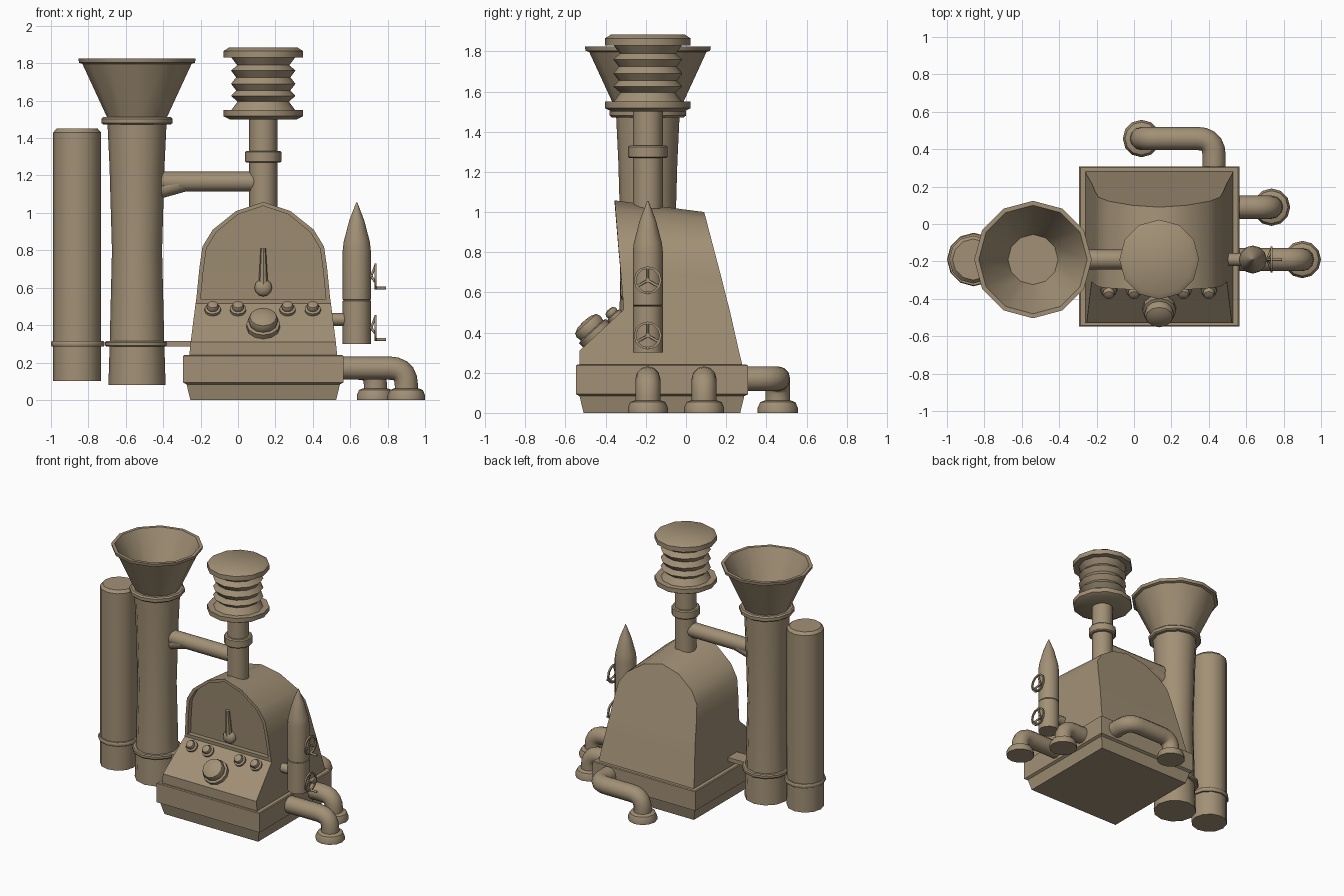
import bpy, bmesh, math
from mathutils import Vector, Matrix

if "Cube" in bpy.data.objects:
    bpy.data.objects.remove(bpy.data.objects["Cube"])

brown = bpy.data.materials.new("brown_metal")
brown.diffuse_color = (0.36, 0.28, 0.18, 1)
brown.use_nodes = True
brown.node_tree.nodes["Principled BSDF"].inputs["Base Color"].default_value = brown.diffuse_color
CX, CY = 0.135, -0.19   # body centre line in x, common line of the columns in y


def add(name, bm, angle=38):
    bmesh.ops.recalc_face_normals(bm, faces=bm.faces)
    me = bpy.data.meshes.new(name)
    bm.to_mesh(me)
    bm.free()
    me.shade_smooth()
    me.set_sharp_from_angle(angle=math.radians(angle))
    me.materials.append(brown)
    ob = bpy.data.objects.new(name, me)
    bpy.context.collection.objects.link(ob)
    return ob


def lathe(name, profile, loc, axis=(0, 0, 1), segs=12, closed=False):
    """Revolve (radius, height) points round an axis; flat caps unless closed."""
    bm = bmesh.new()
    m = Matrix.Translation(loc) @ Vector(axis).to_track_quat('Z', 'Y').to_matrix().to_4x4()
    rings = []
    for r, h in profile:
        rings.append([bm.verts.new(m @ Vector((r * math.cos(a), r * math.sin(a), h)))
                      for a in (2 * math.pi * k / segs for k in range(segs))])
    pairs = list(zip(rings, rings[1:]))
    if closed:
        pairs.append((rings[-1], rings[0]))
    for a, b in pairs:
        for k in range(segs):
            j = (k + 1) % segs
            bm.faces.new((a[k], a[j], b[j], b[k]))
    if not closed:
        bm.faces.new(rings[0])
        bm.faces.new(rings[-1])
    return add(name, bm)


def pipe(name, pts, radius, bend=0.1, res=4):
    """Round pipe along straight runs joined by rounded elbows."""
    pts = [Vector(p) for p in pts]
    path = [pts[0]]
    for a, b, c in zip(pts, pts[1:], pts[2:]):
        p, q = b + (a - b).normalized() * bend, b + (c - b).normalized() * bend
        for k in range(6):
            t = k / 5
            path.append(p * (1 - t) ** 2 + b * 2 * t * (1 - t) + q * t * t)
    path.append(pts[-1])
    cu = bpy.data.curves.new(name, 'CURVE')
    cu.dimensions = '3D'
    cu.bevel_depth = radius
    cu.bevel_resolution = res
    cu.use_fill_caps = True
    sp = cu.splines.new('POLY')
    sp.points.add(len(path) - 1)
    for s, p in zip(sp.points, path):
        s.co = (*p, 1)
    cu.materials.append(brown)
    ob = bpy.data.objects.new(name, cu)
    bpy.context.collection.objects.link(ob)
    return ob


# Square base tub with wide skirt
bm = bmesh.new()
rings = [[bm.verts.new((CX + sx * w, -0.12 + sy * w, z))
          for sx, sy in ((-1, -1), (1, -1), (1, 1), (-1, 1))]
         for w, z in ((.39, 0), (.41, .083), (.428, .093), (.428, .235), (.422, .24))]
for a, b in zip(rings, rings[1:]):
    for k in range(4):
        bm.faces.new((a[k], a[k - 1], b[k - 1], b[k]))
bm.faces.new(rings[0])
bm.faces.new(rings[-1])
add("base", bm, 15)

# Arched body: half width, front z, front y, back z, back y
levels = [(.395, .24, -.53, .24, .28), (.388, .31, -.53, .31, .263), (.362, .515, -.31, .51, .218),
          (.358, .54, -.312, .54, .21), (.342, .70, -.325, .69, .172), (.325, .82, -.336, .80, .143),
          (.27, .91, -.343, .88, .122), (.145, 1.01, -.351, .965, .10), (0, 1.058, -.355, 1.0, .09)]
n = len(levels)
bm = bmesh.new()


def arch(points):
    """Left foot over the top to right foot, mirrored about the centre line."""
    left = [bm.verts.new((CX - w, y, z)) for w, y, z in points]
    return left + [bm.verts.new((CX + w, y, z)) for w, y, z in reversed(points[:-1])]


def strip(a, b):
    for k in range(len(a) - 1):
        bm.faces.new((a[k], a[k + 1], b[k + 1], b[k]))


def ladder(a, start=0, stop=None):
    top = (len(a) - 1) // 2
    for k in range(start, top if stop is None else stop):
        v = [a[k], a[k + 1], a[-2 - k], a[-1 - k]]
        bm.faces.new(list(dict.fromkeys(v)))


front = arch([(w, yf, zf) for w, zf, yf, zb, yb in levels])
back = arch([(w, yb, zb) for w, zf, yf, zb, yb in levels])
inset = [(w * .935, yf, .54 + (zf - .54) * .96) for w, zf, yf, zb, yb in levels[3:]]
rim = arch(inset)
dial = arch([(w, y + .035, z) for w, y, z in inset])
strip(front, back)
strip(front[3:-3], rim)
strip(rim, dial)
ladder(back)
ladder(dial)
ladder(front, 0, 2)
bm.faces.new((front[2], front[-3], front[-4], rim[-1], rim[0], front[3]))
bm.faces.new((rim[0], rim[-1], dial[-1], dial[0]))
bm.faces.new((front[0], front[-1], back[-1], back[0]))
add("body", bm, 32)

# Gauge needle and hub in the arched recess
lathe("needle_hub", [(.047, 0), (.047, .03), (.035, .045), (.012, .052)], (CX, -.275, .60), (0, -1, 0))
lathe("needle", [(.026, 0), (.014, .21)], (CX, -.30, .60), (0, -.08, 1), 8)

# Knobs on the slanted panel
slope = Vector((0, -.67, .74))
for i, x in enumerate((-.135, 0, .265, .40)):
    lathe(f"small_knob_{i + 1}", [(.043, -.01), (.043, .018), (.03, .022), (.033, .035), (.027, .048), (.01, .054)],
          (x, -.349, .475), slope)
lathe("big_knob", [(.09, -.01), (.09, .03), (.075, .035), (.08, .06), (.072, .08), (.045, .092), (.01, .096)],
      (CX, -.445, .385), slope)

# Chimney with bellows head
lathe("chimney_pipe", [(.075, .98), (.075, 1.52)], (CX, CY, 0))
lathe("chimney_collar", [(.09, 1.268), (.098, 1.275), (.098, 1.325), (.09, 1.332)], (CX, CY, 0))
lathe("bellows_lower_flange", [(.18, 1.50), (.213, 1.517), (.213, 1.55)], (CX, CY, 0))
lathe("bellows", [(.17, 1.55), (.137, 1.595), (.172, 1.625), (.145, 1.655), (.172, 1.69), (.145, 1.725),
                  (.172, 1.76), (.14, 1.79), (.17, 1.83)], (CX, CY, 0))
lathe("bellows_upper_flange", [(.213, 1.83), (.213, 1.865), (.185, 1.883)], (CX, CY, 0))

# Funnel column
FX = -.54
lathe("funnel_column", [(.153, .08), (.146, .3), (.134, .8), (.147, 1.25), (.158, 1.48)], (FX, CY, 0))
lathe("funnel_collar", [(.18, 1.472), (.19, 1.48), (.19, 1.503), (.18, 1.512)], (FX, CY, 0))
lathe("funnel", [(.155, 1.50), (.292, 1.797), (.31, 1.803), (.314, 1.825), (.29, 1.825), (.134, 1.515)], (FX, CY, 0))

# Link pipe between column and chimney, with its gusset
pipe("link_pipe", [(-.45, CY, 1.167), (CX, CY, 1.167)], .053)
pipe("link_gusset", [(-.45, CY, 1.118), (-.28, CY, 1.166)], .05)

# Tall side tank and the clamp holding it
lathe("side_tank", [(.128, .10), (.128, 1.43), (.11, 1.45)], (-.86, CY, 0))
lathe("tank_clamp", [(.138, .285), (.143, .292), (.143, .308), (.138, .315)], (-.857, CY, 0))
lathe("column_clamp", [(.165, .285), (.172, .292), (.172, .308), (.165, .315)], (FX, CY, 0))
bm = bmesh.new()
bmesh.ops.create_cube(bm, size=1, matrix=Matrix.Translation((-.33, CY, .30)) @ Matrix.Diagonal((.2, .11, .03, 1)))
add("clamp_bar", bm)

# Pointed canister on the right with its stub pipe
RX = .635
lathe("canister", [(.075, .30), (.075, .53), (.071, .533), (.075, .536), (.075, .80), (.07, .845), (.04, .96), (.003, 1.056)],
      (RX, CY, 0))
pipe("canister_stub", [(.45, CY, .43), (RX, CY, .43)], .034)

# Two hand wheels, each with dished spokes and a crank peg
for i, z in enumerate((.385, .66)):
    tag = ("lower", "upper")[i]
    lathe(f"{tag}_wheel_rim", [(.058, -.006), (.07, -.006), (.07, .006), (.058, .006)],
          (.735, CY, z), (1, 0, 0), 12, True)
    for k in range(3):
        a = math.radians(90 + 120 * k)
        pipe(f"{tag}_wheel_spoke_{k + 1}", [(.712, CY, z),
             (.735, CY + .062 * math.cos(a), z + .062 * math.sin(a))], .007, res=1)
    pipe(f"{tag}_wheel_hub", [(.69, CY, z), (.722, CY, z)], .013, res=2)
    pipe(f"{tag}_wheel_peg", [(.73, CY, z - .062), (.79, CY, z - .062)], .008, res=2)

# Outlet pipes elbowing down to flanged feet
runs = {"right_front": [(.5, CY, .17), (.90, CY, .17), (.90, CY, .03)],
        "right_back": [(.5, .09, .17), (.735, .09, .17), (.735, .09, .03)],
        "rear": [(.428, .25, .17), (.428, .457, .17), (.04, .457, .17), (.04, .457, .03)]}
for tag, pts in runs.items():
    pipe(f"{tag}_outlet", pts, .062, .09)
    lathe(f"{tag}_foot", [(.1, 0), (.1, .025), (.088, .053), (.065, .062)], (pts[-1][0], pts[-1][1], 0))
